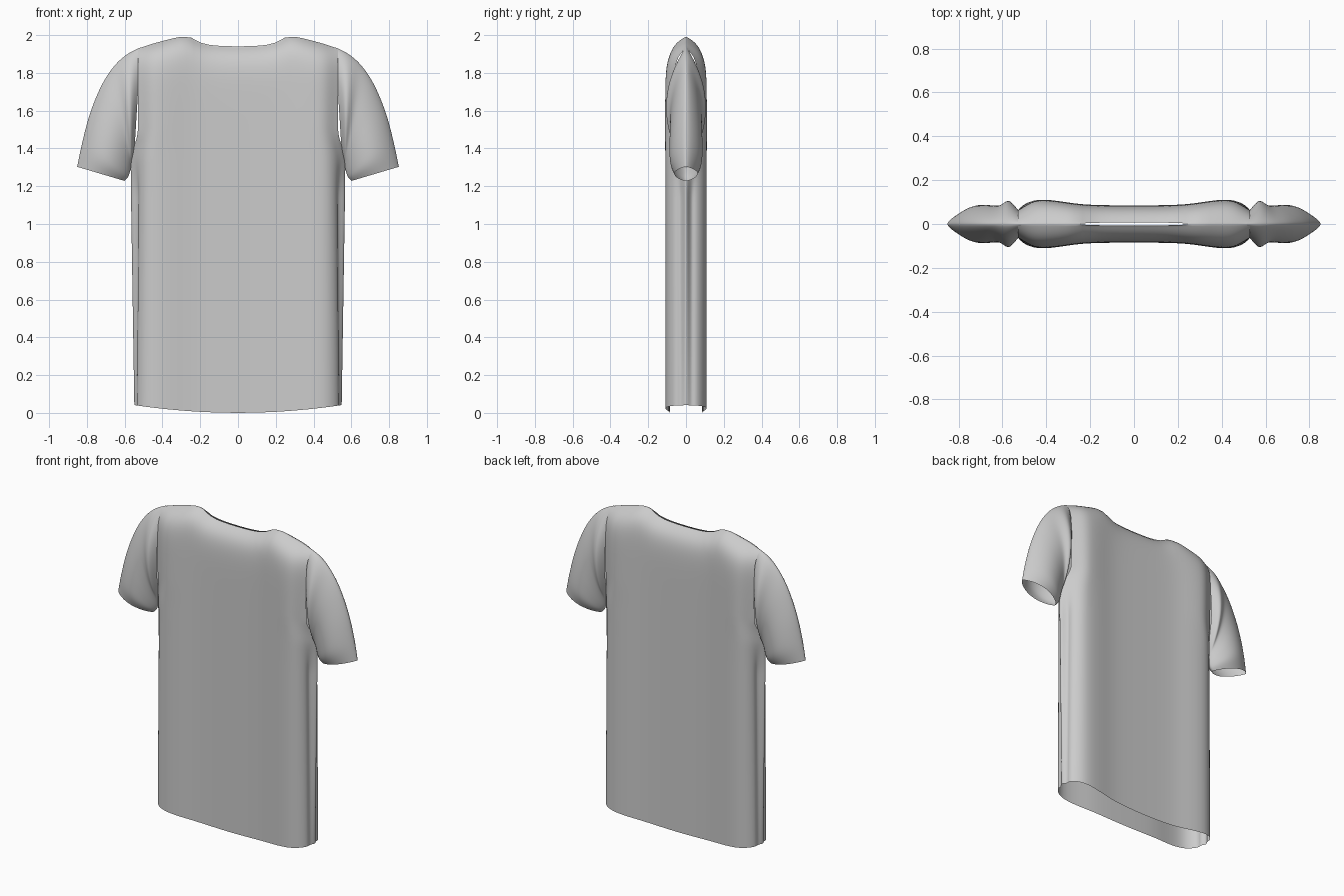
import bpy, math

if "Cube" in bpy.data.objects:
    bpy.data.objects.remove(bpy.data.objects["Cube"])

def lerp_table(table, t):
    """Piecewise-linear lookup in [(key, value), ...]."""
    for (a, va), (b, vb) in zip(table, table[1:]):
        if t <= b:
            f = max(0, (t - a) / (b - a))
            return va + (vb - va) * f
    return table[-1][1]

def smooth_path(pts, per):
    """Catmull-Rom resampling of a list of tuples."""
    out = []
    for i in range(len(pts) - 1):
        p0, p1 = pts[max(i - 1, 0)], pts[i]
        p2, p3 = pts[i + 1], pts[min(i + 2, len(pts) - 1)]
        for k in range(per):
            t = k / per
            out.append(tuple(0.5 * (2 * b + (c - a) * t + (2 * a - 5 * b + 4 * c - d) * t * t
                                    + (3 * b - a - 3 * c + d) * t ** 3)
                             for a, b, c, d in zip(p0, p1, p2, p3)))
    return out + [pts[-1]]

def cloth(name, rows):
    """Quarter sheet from rows of points, mirrored to front/back and left/right."""
    n = len(rows[0])
    verts = [p for r in rows for p in r]
    faces = [(j * n + i, j * n + i + 1, (j + 1) * n + i + 1, (j + 1) * n + i)
             for j in range(len(rows) - 1) for i in range(n - 1)]
    me = bpy.data.meshes.new(name)
    me.from_pydata(verts, [], faces)
    for p in me.polygons:
        p.use_smooth = True
    ob = bpy.data.objects.new(name, me)
    bpy.context.collection.objects.link(ob)
    m = ob.modifiers.new("mirror", 'MIRROR')
    m.use_axis = (True, True, False)
    m.merge_threshold = 0.002
    s = ob.modifiers.new("smooth", 'SUBSURF')
    s.levels = s.render_levels = 1
    return ob

# Torso: half cross-sections (x, depth) at four heights; the side has a pinched seam
X0 = [(0, .085), (.1, .085), (.2, .087), (.27, .093), (.35, .106)]
SECTIONS = [
    (0.0, X0 + [(.42, .111), (.47, .106), (.51, .085), (.533, .06), (.536, .042), (.531, .03), (.543, .014), (.552, 0)]),
    (1.15, X0 + [(.42, .111), (.47, .106), (.505, .085), (.524, .06), (.527, .042), (.523, .03), (.55, .012), (.575, 0)]),
    (1.34, X0 + [(.42, .111), (.46, .108), (.49, .095), (.515, .075), (.53, .055), (.545, .035), (.56, .018), (.572, 0)]),
    (1.47, X0 + [(.41, .112), (.44, .110), (.465, .102), (.485, .09), (.50, .08), (.512, .072), (.522, .066), (.53, .06)]),
    (1.94, X0 + [(.41, .110), (.44, .108), (.465, .102), (.485, .093), (.50, .085), (.512, .078), (.522, .072), (.53, .067)]),
]
TOP = [(0, 1.94), (.1, 1.942), (.2, 1.952), (.27, 2.004), (.35, 1.983), (.45, 1.957), (.53, 1.93)]

def section_at(z):
    for (a, pa), (b, pb) in zip(SECTIONS, SECTIONS[1:]):
        if z <= b + 1e-6:
            f = (z - a) / (b - a)
            return [(x0 + (x1 - x0) * f, y0 + (y1 - y0) * f)
                    for (x0, y0), (x1, y1) in zip(pa, pb)]

rows = []
ROWS = 44
for j in range(ROWS + 1):
    v = 1 - (1 - j / ROWS) ** 1.6
    row = []
    for x, y in section_at(1.94 * v):
        hem = 0.04 * (x / .54) ** 2
        top = lerp_table(TOP, x)
        z = hem + (top - hem) * v
        d = y * (1 - math.exp(-(top - z) / 0.05))
        if x < 0.25:
            d = max(d, 0.006)          # neck stays open as a narrow slit
        row.append((x, -d, z))
    rows.append(row)
cloth("shirt_body", rows)

# Sleeves: stations (top x, top z, bottom x, bottom z, depth) from armhole to cuff
STATIONS = [
    (.515, 1.937, .550, 1.36, .068), (.58, 1.905, .562, 1.335, .108),
    (.65, 1.845, .565, 1.31, .086), (.72, 1.742, .568, 1.29, .085),
    (.785, 1.585, .574, 1.265, .088), (.828, 1.42, .585, 1.243, .085),
    (.852, 1.303, .600, 1.228, .062),
]
path = smooth_path(STATIONS, 3)
K = 16
rows = []
for k in range(K + 1):
    t = 0.5 - 0.5 * math.cos(math.pi * k / K)
    bulge = math.sin(math.pi * t) ** 0.65 if 0 < k < K else 0
    rows.append([(bx + (tx - bx) * t, -d * bulge, bz + (tz - bz) * t)
                 for tx, tz, bx, bz, d in path])
cloth("sleeves", rows)
